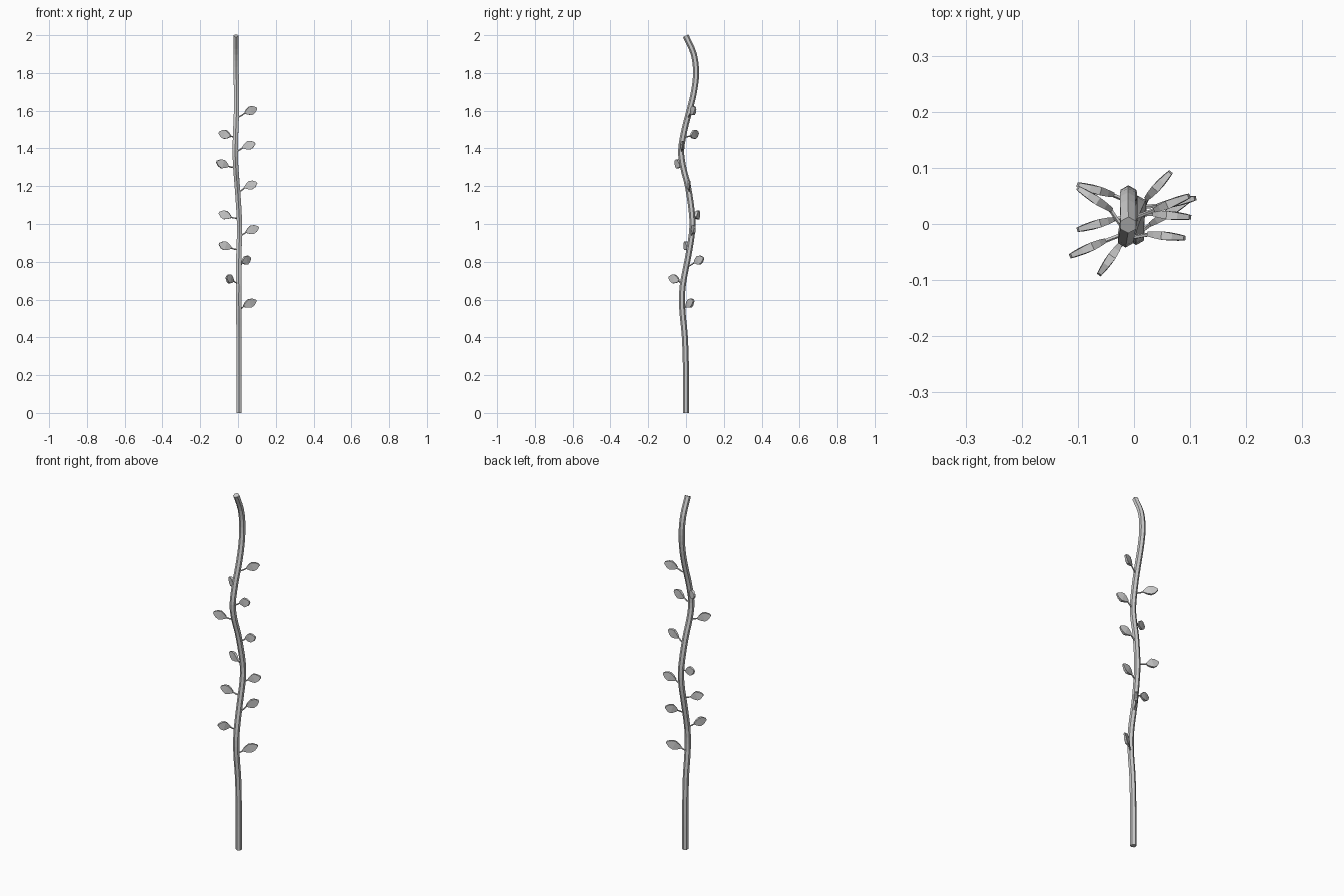
import bpy, bmesh, math
from mathutils import Vector

if "Cube" in bpy.data.objects:
    bpy.data.objects.remove(bpy.data.objects["Cube"])

# Stem centre line (x, y, z)
PATH = [Vector(p) for p in [
    (.005, 0, 0), (.005, 0, .2), (.005, -.006, .4), (.004, -.02, .55), (.004, -.018, .67),
    (.004, .01, .82), (.008, .031, .95), (.006, .032, 1.05), (-.004, .01, 1.2),
    (-.012, -.015, 1.3), (-.015, -.026, 1.39), (-.012, -.008, 1.5), (-.008, .018, 1.6),
    (-.008, .042, 1.7), (-.01, .053, 1.8), (-.011, .041, 1.9), (-.01, -.002, 1.997)]]


def make(name, bm):
    bmesh.ops.recalc_face_normals(bm, faces=bm.faces[:])
    me = bpy.data.meshes.new(name)
    bm.to_mesh(me)
    bm.free()
    ob = bpy.data.objects.new(name, me)
    bpy.context.collection.objects.link(ob)
    return ob


def smooth_path(pts, steps):
    # Catmull-Rom through the points
    ext = [pts[0] * 2 - pts[1]] + pts + [pts[-1] * 2 - pts[-2]]
    out = []
    for i in range(len(pts) - 1):
        a, b, c, d = ext[i:i + 4]
        for k in range(steps):
            t = k / steps
            out.append(.5 * (2 * b + (c - a) * t + (2 * a - 5 * b + 4 * c - d) * t * t
                             + (3 * b - a - 3 * c + d) * t ** 3))
    return out + [pts[-1].copy()]


def tube(bm, pts, radius, sides, side_axis):
    # Capped tube whose rings stand square to the path
    rings = []
    for i, p in enumerate(pts):
        t = (pts[min(i + 1, len(pts) - 1)] - pts[max(i - 1, 0)]).normalized()
        u = (side_axis - t * side_axis.dot(t)).normalized()
        v = t.cross(u)
        angs = [math.tau * (k + .5) / sides for k in range(sides)]
        rings.append([bm.verts.new(p + radius * (u * math.cos(a) + v * math.sin(a))) for a in angs])
    for r, s in zip(rings, rings[1:]):
        for k in range(sides):
            j = (k + 1) % sides
            bm.faces.new((r[k], r[j], s[j], s[k]))
    bm.faces.new(rings[0])
    bm.faces.new(rings[-1])


# Hexagonal stem
line = smooth_path(PATH, 3)
bm = bmesh.new()
tube(bm, line, .016, 6, Vector((1, 0, 0)))
make("stem", bm)


def stem_at(z):
    for a, b in zip(line, line[1:]):
        if a.z <= z <= b.z:
            return a.lerp(b, (z - a.z) / (b.z - a.z))


# Leaf sections: distance along, half width, half thickness
LEAF = [(0, .005, .004), (.22, .016, .006), (.48, .0235, .0075), (.75, .019, .006), (1, .005, .004)]


def leaf(number, base, tip, attach):
    base, tip = Vector(base), Vector(tip)
    d = (tip - base).normalized()
    side = d.cross(Vector((0, 0, 1))).normalized()
    up = side.cross(d)
    bm = bmesh.new()
    rings = []
    for f, w, h in LEAF:
        p = base.lerp(tip, f)
        rings.append([bm.verts.new(p + up * w * a + side * h * b)
                      for a, b in ((1, 1), (1, -1), (-1, -1), (-1, 1))])
    for r, s in zip(rings, rings[1:]):
        for k in range(4):
            j = (k + 1) % 4
            bm.faces.new((r[k], r[j], s[j], s[k]))
    bm.faces.new(rings[0])
    bm.faces.new(rings[-1])
    make(f"leaf_{number}", bm)
    # Stalk bending from the stem into the leaf
    start, end = stem_at(attach), base + d * .004
    mid = start.lerp(end, .6) - Vector((0, 0, .002))
    bm = bmesh.new()
    tube(bm, [start, mid, end], .0038, 5, side)
    make(f"leaf_stalk_{number}", bm)


# Leaves: base, tip, height of the stalk on the stem
LEAVES = [
    ((.030, .000, .565), (.095, .040, .595), .545),
    ((-.025, -.037, .700), (-.062, -.090, .718), .682),
    ((.022, .045, .797), (.065, .092, .820), .770),
    ((-.037, .008, .873), (-.100, -.010, .895), .862),
    ((.042, .032, .957), (.109, .046, .983), .935),
    ((-.037, .052, 1.035), (-.100, .070, 1.060), 1.030),
    ((.035, .018, 1.193), (.100, .012, 1.218), 1.165),
    ((-.052, -.030, 1.305), (-.113, -.057, 1.330), 1.298),
    ((.025, -.018, 1.405), (.090, -.025, 1.428), 1.380),
    ((-.040, .025, 1.465), (-.100, .064, 1.483), 1.463),
    ((.037, .025, 1.588), (.098, .050, 1.613), 1.560),
]
for i, args in enumerate(LEAVES, 1):
    leaf(i, *args)
